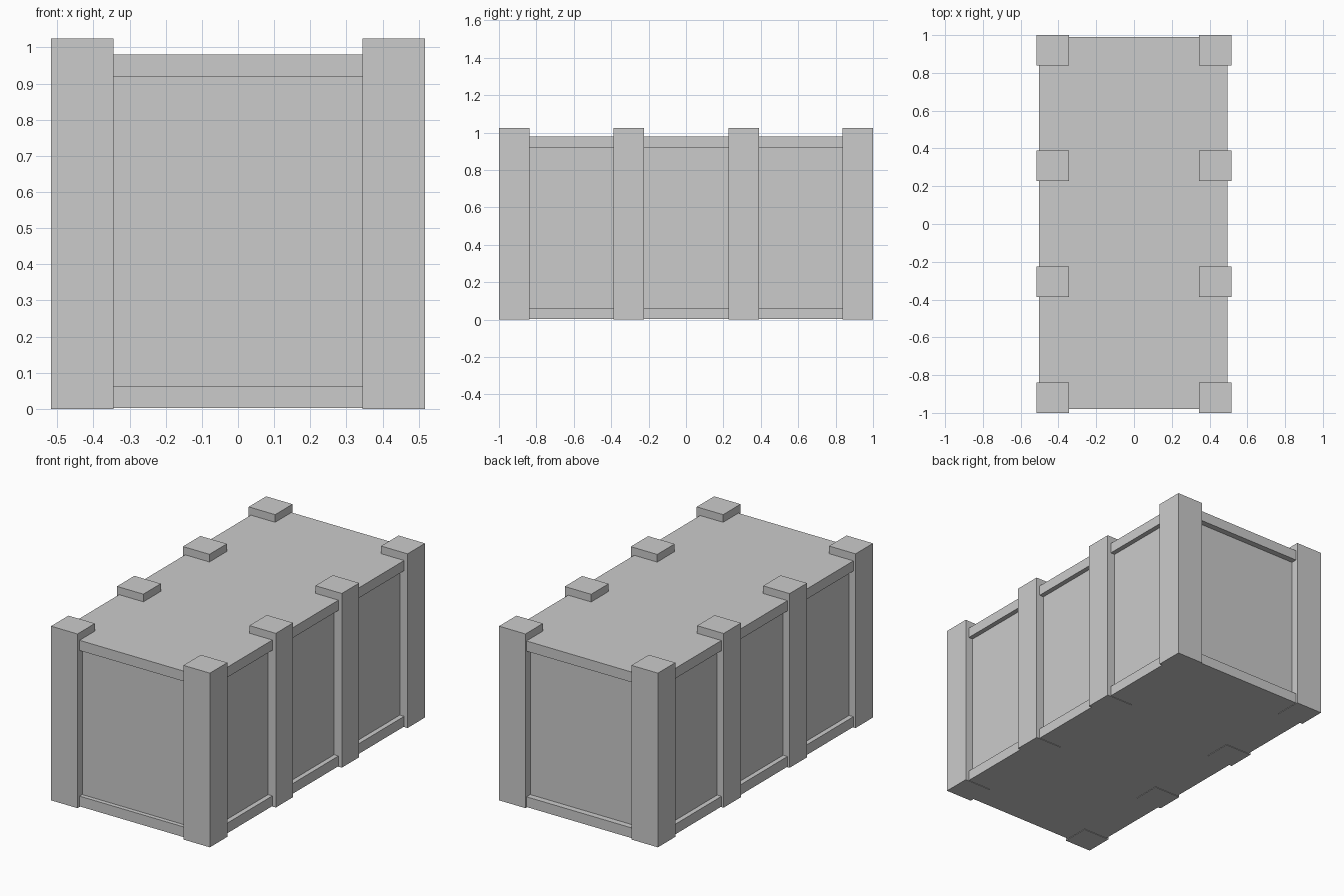
import bpy

if "Cube" in bpy.data.objects:
    bpy.data.objects.remove(bpy.data.objects["Cube"])


def box(name, x0, x1, y0, y1, z0, z1):
    """Axis-aligned box given by its limits."""
    bpy.ops.mesh.primitive_cube_add(
        size=1, location=((x0 + x1) / 2, (y0 + y1) / 2, (z0 + z1) / 2))
    ob = bpy.context.object
    ob.name = name
    ob.scale = (x1 - x0, y1 - y0, z1 - z0)
    bpy.ops.object.transform_apply(location=False, rotation=False, scale=True)
    return ob


# Recessed crate walls
box("crate_body", -0.475, 0.467, -0.955, 0.955, 0.03, 0.95)

# Lid and base slabs, slightly overhanging the walls
box("lid_slab", -0.503, 0.495, -0.98, 0.99, 0.92, 0.98)
box("base_slab", -0.503, 0.495, -0.98, 0.99, 0.003, 0.063)

# Two rows of four upright posts
for side, x in (("left", -0.431), ("right", 0.431)):
    for i, y in enumerate((-0.919, -0.306, 0.308, 0.919)):
        box(f"{side}_post_{i + 1}", x - 0.086, x + 0.086,
            y - 0.081, y + 0.081, 0, 1.025)
